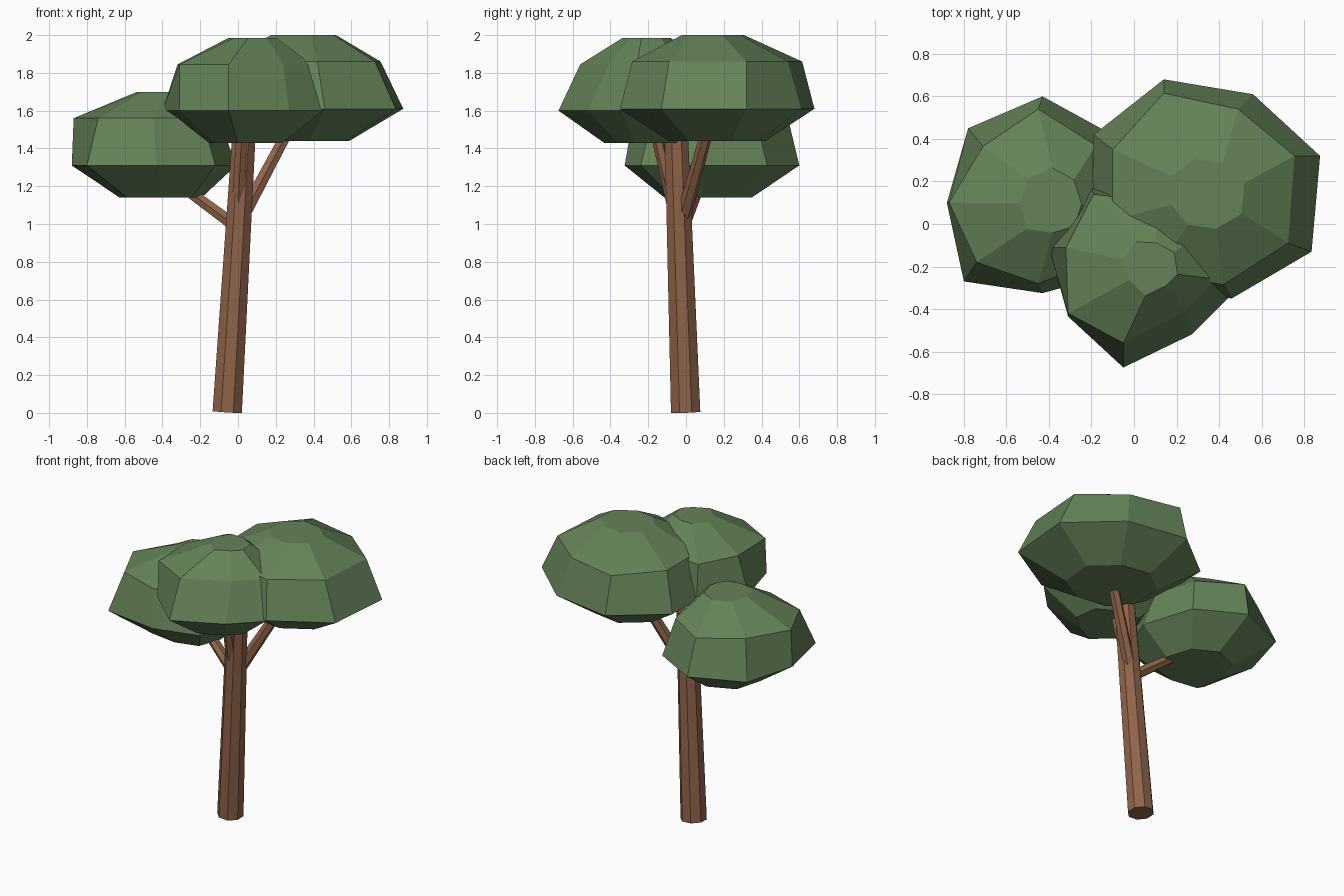
import bpy, math
from mathutils import Vector

if "Cube" in bpy.data.objects:
    bpy.data.objects.remove(bpy.data.objects["Cube"])


def material(name, rgb):
    m = bpy.data.materials.new(name)
    m.diffuse_color = (*rgb, 1)
    m.use_nodes = True
    m.node_tree.nodes["Principled BSDF"].inputs["Base Color"].default_value = m.diffuse_color
    return m


LEAF = material("leaf green", (0.13, 0.225, 0.1))
BARK = material("bark brown", (0.28, 0.128, 0.07))


def loft(name, rings, mat):
    """Skin equal-length rings of points, closed by flat caps."""
    n = len(rings[0])
    verts = [v for r in rings for v in r]
    faces = [tuple(reversed(range(n))), tuple(range(len(verts) - n, len(verts)))]
    for k in range(len(rings) - 1):
        for i in range(n):
            j = (i + 1) % n
            faces.append((k * n + i, k * n + j, (k + 1) * n + j, (k + 1) * n + i))
    me = bpy.data.meshes.new(name)
    me.from_pydata(verts, [], faces)
    me.materials.append(mat)
    ob = bpy.data.objects.new(name, me)
    bpy.context.collection.objects.link(ob)
    return ob


def canopy(name, rim, shoulder, base, crown, heights):
    """Faceted leaf mass; base and crown are (x, y, scale) copies of the rim."""
    c = sum((Vector(p) for p in rim), Vector((0, 0))) / len(rim)

    def shrunk(spec, z):
        return [((p[0] - c.x) * spec[2] + spec[0],
                 (p[1] - c.y) * spec[2] + spec[1], z) for p in rim]

    z0, z1, z2, z3 = heights
    loft(name, [shrunk(base, z0), [(*p, z1) for p in rim],
                [(*p, z2) for p in shoulder], shrunk(crown, z3)], LEAF)


def limb(name, start, end, r0, r1, sides):
    """Straight tapered limb, cut square to its axis."""
    a, b = Vector(start), Vector(end)
    d = (b - a).normalized()
    u = Vector((0, 1, 0)).cross(d).normalized()
    v = d.cross(u)
    angles = [2 * math.pi * (i + 0.5) / sides for i in range(sides)]
    loft(name, [[p + (u * math.cos(t) + v * math.sin(t)) * r for t in angles]
                for p, r in ((a, r0), (b, r1))], BARK)


# Leaf masses, rings run counter-clockwise
canopy("large_canopy",
       [(0.875, 0.32), (0.56, 0.61), (0.14, 0.68), (-0.19, 0.42),
        (-0.2, 0.0), (0.05, -0.29), (0.46, -0.35), (0.835, -0.13)],
       [(0.755, 0.32), (0.49, 0.54), (0.14, 0.615), (-0.1, 0.35),
        (-0.1, 0.02), (0.1, -0.23), (0.42, -0.285), (0.725, -0.09)],
       (0.31, 0.16, 0.5), (0.34, 0.14, 0.32), (1.44, 1.61, 1.86, 2.0))
canopy("front_canopy",
       [(0.40, 0.0), (0.12, 0.15), (-0.2, 0.17), (-0.40, -0.11),
        (-0.31, -0.435), (-0.05, -0.675), (0.27, -0.52), (0.45, -0.34)],
       [(0.33, -0.03), (0.1, 0.1), (-0.19, 0.14), (-0.32, -0.11),
        (-0.31, -0.42), (-0.05, -0.56), (0.24, -0.41), (0.39, -0.26)],
       (0.04, -0.22, 0.47), (0.08, -0.2, 0.3), (1.43, 1.6, 1.845, 1.985))
canopy("left_canopy",
       [(-0.01, 0.08), (-0.12, 0.43), (-0.43, 0.6), (-0.78, 0.45),
        (-0.88, 0.1), (-0.80, -0.27), (-0.43, -0.325), (-0.12, -0.24)],
       [(-0.1, 0.09), (-0.18, 0.37), (-0.45, 0.54), (-0.71, 0.365),
        (-0.87, 0.1), (-0.74, -0.18), (-0.45, -0.28), (-0.19, -0.18)],
       (-0.41, 0.1, 0.5), (-0.39, 0.1, 0.33), (1.14, 1.31, 1.56, 1.70))

# Trunk and its three branches
limb("trunk", (-0.057, -0.002, 0.005), (0.035, -0.053, 1.53), 0.084, 0.066, 8)
limb("left_branch", (0.0, -0.02, 0.98), (-0.34, 0.08, 1.23), 0.038, 0.03, 6)
limb("right_branch", (0.03, -0.01, 1.05), (0.28, 0.12, 1.52), 0.04, 0.032, 6)
limb("front_branch", (0.0, -0.055, 1.07), (0.02, -0.16, 1.5), 0.04, 0.032, 6)
